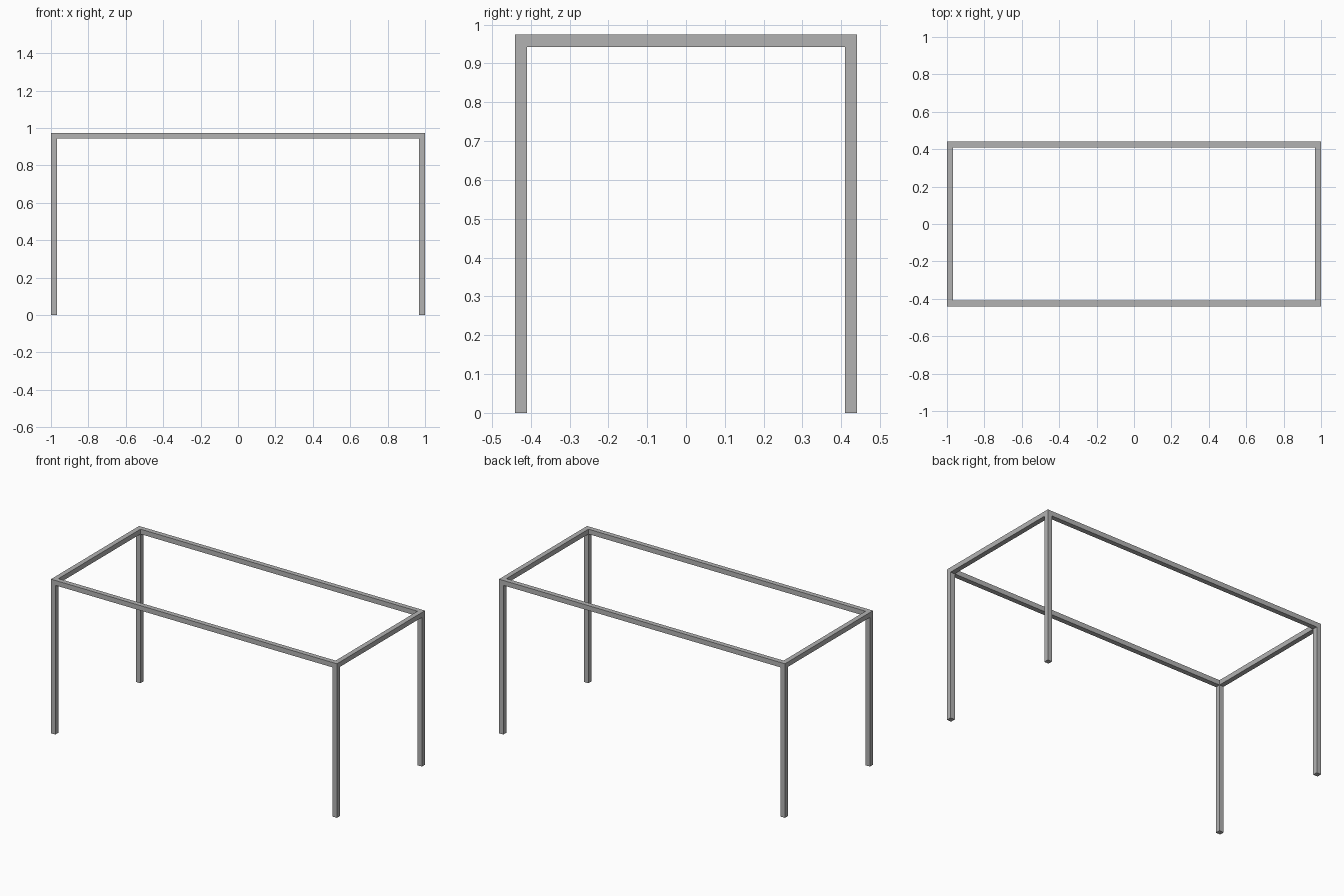
import bpy
import bmesh
from mathutils import Matrix

cube = bpy.data.objects.get("Cube")
if cube:
    bpy.data.objects.remove(cube, do_unlink=True)

HALF_X, HALF_Y, HEIGHT, BAR = 1.0, 0.44, 0.974, 0.031

# Plain grey metal
grey = bpy.data.materials.new("grey_metal")
grey.use_nodes = True
colour = (0.45, 0.45, 0.45, 1)
grey.diffuse_color = colour
grey.node_tree.nodes["Principled BSDF"].inputs["Base Color"].default_value = colour


def bar(name, centre, size):
    """Square-edged bar with its own mesh."""
    bm = bmesh.new()
    bmesh.ops.create_cube(bm, size=1, matrix=Matrix.Diagonal((*size, 1)))
    mesh = bpy.data.meshes.new(name)
    bm.to_mesh(mesh)
    bm.free()
    mesh.materials.append(grey)
    obj = bpy.data.objects.new(name, mesh)
    obj.location = centre
    bpy.context.collection.objects.link(obj)


leg_x, leg_y = HALF_X - BAR / 2, HALF_Y - BAR / 2
rail_z = HEIGHT - BAR / 2
leg_height = HEIGHT - BAR
sides = ((-1, "right"), (1, "left"))
ends = ((-1, "front"), (1, "back"))

# Legs stand under the top frame
for sx, side in sides:
    for sy, end in ends:
        bar(f"{end}_{side}_leg", (sx * leg_x, sy * leg_y, leg_height / 2),
            (BAR, BAR, leg_height))

# Long rails run the full length
for sy, end in ends:
    bar(f"{end}_rail", (0, sy * leg_y, rail_z), (2 * HALF_X, BAR, BAR))

# Short rails fit between the long ones
for sx, side in sides:
    bar(f"{side}_rail", (sx * leg_x, 0, rail_z),
        (BAR, 2 * (HALF_Y - BAR), BAR))
